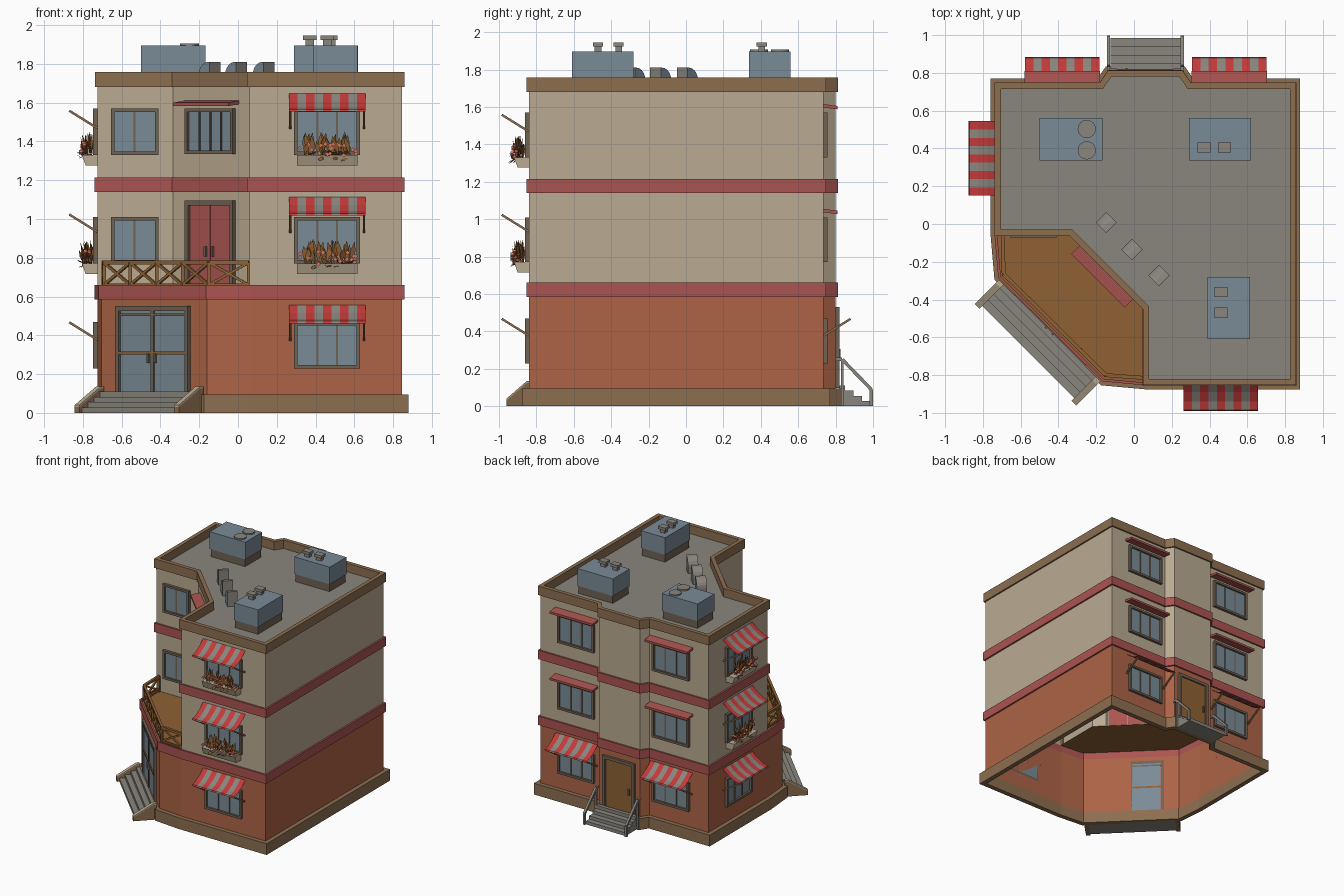
import bpy, bmesh, math, random
from mathutils import Vector, Matrix

if "Cube" in bpy.data.objects:
    bpy.data.objects.remove(bpy.data.objects["Cube"])

random.seed(4)

# ---- materials ----
def mat(name, r, g, b):
    lin = [(c / 255 / 12.92 if c < 11 else ((c / 255 + 0.055) / 1.055) ** 2.4) for c in (r, g, b)]
    m = bpy.data.materials.new(name)
    m.diffuse_color = (*lin, 1)
    m.use_nodes = True
    m.node_tree.nodes["Principled BSDF"].inputs["Base Color"].default_value = m.diffuse_color
    return m

BEIGE = mat("beige_plaster", 186, 170, 145)
BRICK = mat("brick_orange", 173, 100, 70)
RED = mat("dusty_red", 170, 84, 80)
BROWN = mat("stone_brown", 140, 110, 80)
GRAY = mat("warm_gray", 138, 134, 126)
BLUE = mat("glass_blue", 122, 139, 150)
WOOD = mat("wood", 142, 97, 52)
STRIPE = mat("awning_red", 195, 58, 58)
TAUPE = mat("dark_taupe", 112, 98, 84)
CORAL = mat("coral", 215, 115, 90)

# ---- mesh pieces: (verts, faces, material) ----
def prism(prof, x0, x1, m, cap=None):
    n = len(prof)
    v = [(x0, y, z) for y, z in prof] + [(x1, y, z) for y, z in prof]
    sides = [(i, (i + 1) % n, n + (i + 1) % n, n + i) for i in range(n)]
    ends = [tuple(range(n)), tuple(range(2 * n - 1, n - 1, -1))]
    return [(v, sides, m), (v, ends, cap)] if cap else [(v, sides + ends, m)]

def box(x0, x1, y0, y1, z0, z1, m):
    return prism([(y0, z0), (y1, z0), (y1, z1), (y0, z1)], x0, x1, m)

def bar(p, q, w, m):
    p, q = Vector(p), Vector(q)
    d = (q - p).normalized()
    s = d.cross((0, 0, 1) if abs(d.z) < 0.95 else (1, 0, 0)).normalized()
    t = d.cross(s)
    v = [c + (s * a + t * b) * w / 2 for c in (p, q) for a, b in ((-1, -1), (1, -1), (1, 1), (-1, 1))]
    f = [(i, (i + 1) % 4, 4 + (i + 1) % 4, 4 + i) for i in range(4)] + [(0, 1, 2, 3), (7, 6, 5, 4)]
    return [(v, f, m)]

def make(name, pieces, M=Matrix(), fix=True):
    bm, mats = bmesh.new(), []
    for vs, fs, m in pieces:
        if m not in mats:
            mats.append(m)
        bv = [bm.verts.new(M @ Vector(v)) for v in vs]
        for f in fs:
            bm.faces.new([bv[i] for i in f]).material_index = mats.index(m)
    bm.verts.ensure_lookup_table()
    bmesh.ops.delete(bm, geom=[v for v in bm.verts if not v.link_faces], context='VERTS')
    if fix:
        bmesh.ops.recalc_face_normals(bm, faces=bm.faces[:])
    me = bpy.data.meshes.new(name)
    bm.to_mesh(me)
    bm.free()
    for m in mats:
        me.materials.append(m)
    ob = bpy.data.objects.new(name, me)
    bpy.context.collection.objects.link(ob)

def on_wall(x, y, deg):  # local -y points out of the wall
    return Matrix.Translation((x, y, 0)) @ Matrix.Rotation(math.radians(deg), 4, 'Z')

# ---- outline helpers ----
def grow(pts, d):
    out, n = [], len(pts)
    for i in range(n):
        a, b, c = (Vector(pts[(i + k) % n]) for k in (-1, 0, 1))
        e, f = (b - a).normalized(), (c - b).normalized()
        n1, n2 = Vector((e.y, -e.x)), Vector((f.y, -f.x))
        out.append(b + (n1 + n2) * d / (1 + n1.dot(n2)))
    return out

def wall(name, pts, z0, z1, m):
    n = len(pts)
    v = [(x, y, z) for z in (z0, z1) for x, y in pts]
    make(name, [(v, [(i, (i + 1) % n, n + (i + 1) % n, n + i) for i in range(n)], m)], fix=False)

def ring(name, pts, z0, z1, inner, outer, m):
    n = len(pts)
    v = [(p[0], p[1], z) for d, z in ((outer, z0), (outer, z1), (inner, z1), (inner, z0)) for p in grow(pts, d)]
    f = [(k * n + i, k * n + (i + 1) % n, (k + 1) % 4 * n + (i + 1) % n, (k + 1) % 4 * n + i)
         for k in range(4) for i in range(n)]
    make(name, [(v, f, m)])

def slab(name, pts, z, m):
    make(name, [([(x, y, z) for x, y in pts], [tuple(range(len(pts)))], m)], fix=False)

# ---- building shell ----
BODY = [(0.845, -0.84), (0.845, 0.735), (0.295, 0.735), (0.25, 0.80), (-0.13, 0.80),
        (-0.175, 0.735), (-0.725, 0.735), (-0.725, -0.05)]
CORNER = [(-0.705, -0.28), (-0.16, -0.82), (0.06, -0.84)]
NOTCH = [(-0.335, -0.05), (0.06, -0.445), (0.06, -0.84)]
LOW, UP = BODY + CORNER, BODY + NOTCH
ring("base_plinth", LOW, 0, 0.095, -0.005, 0.035, BROWN)
wall("ground_floor_wall", LOW, 0.095, 0.585, BRICK)
ring("lower_band", LOW, 0.585, 0.66, 0, 0.014, RED)
wall("second_floor_wall", UP, 0.645, 1.14, BEIGE)
ring("upper_band", UP, 1.14, 1.215, 0, 0.014, RED)
wall("third_floor_wall", UP, 1.215, 1.68, BEIGE)
ring("parapet", UP, 1.68, 1.757, -0.02, 0.013, BROWN)
slab("roof", UP, 1.685, GRAY)
slab("terrace_floor", [BODY[-1]] + CORNER + [NOTCH[1], NOTCH[0]], 0.645, WOOD)

# ---- wall fittings ----
def window(name, M, z0, w=0.34, h=0.24, panes=3):
    a, t = w / 2, 0.018
    p = box(-a, a, -0.022, 0, z0, z0 + t, TAUPE) + box(-a, a, -0.022, 0, z0 + h - t, z0 + h, TAUPE)
    for s in (-1, 1):
        p += box(s * a, s * (a - t), -0.022, 0, z0 + t, z0 + h - t, TAUPE)
    p += box(-a + t, a - t, -0.006, 0, z0 + t, z0 + h - t, BLUE)
    for i in range(1, panes):
        x = -a + t + (w - 2 * t) * i / panes
        p += box(x - 0.005, x + 0.005, -0.012, 0, z0 + t, z0 + h - t, TAUPE)
    make(name, p, M)

def awning(name, M, z):
    prof = [(0, 0), (-0.05, -0.042), (-0.10, -0.072), (-0.145, -0.084), (-0.15, -0.095)]
    p = []
    for i in range(9):
        x0, x1 = -0.197 + 0.394 * i / 9, -0.197 + 0.394 * (i + 1) / 9
        v = [(x, y, z + h) for x in (x0, x1) for y, h in prof]
        p.append((v, [(k, k + 1, k + 6, k + 5) for k in range(4)], GRAY if i % 2 else STRIPE))
    for x in (-0.19, 0.19):
        p += bar((x, -0.145, z - 0.09), (x, 0, z - 0.18), 0.012, BROWN)
    make(name, p, M, fix=False)

def canopy(name, M, z):
    make(name, prism([(0, z + 0.01), (-0.075, z), (-0.075, z - 0.018), (0, z - 0.008)], -0.2, 0.2, RED), M)

def planter(name, M, z):
    prof = [(0, 0.055), (-0.08, 0.055), (-0.06, 0), (0, 0)]
    make(name, prism([(y, z + h) for y, h in prof], -0.155, 0.155, BEIGE), M)
    p = []
    for i in range(46):  # upright and drooping leaves
        b = Vector((random.uniform(-0.12, 0.12), random.uniform(-0.07, -0.025), z + 0.05))
        up = i % 3 > 0
        d = Vector((random.uniform(-0.03, 0.03), random.uniform(-0.03, 0.01), random.uniform(0.07, 0.13)) if up else
                   (random.uniform(-0.05, 0.05), random.uniform(-0.05, -0.01), random.uniform(-0.03, 0.04)))
        s = Vector((0.014, random.uniform(-0.01, 0.01), 0))
        p.append(([b, b + d * 0.6 + s, b + d, b + d * 0.6 - s], [(0, 1, 2, 3)], WOOD))
    for i in range(18):  # blossoms
        c = Vector((random.uniform(-0.15, 0.15), random.uniform(-0.095, -0.04), z + random.uniform(0.045, 0.11)))
        p += bar(c, c + Vector((0.012, 0, 0.012)), 0.017, CORAL)
    make(name + "_plants", p, M, fix=False)

LEVELS = ((0.228, 0.557), (0.77, 1.113), (1.33, 1.648))  # window sill, awning top
FRONT, LEFT = on_wall(0.46, -0.84, 0), on_wall(-0.725, 0.347, -90)
BACKS = (on_wall(-0.38, 0.735, 180), on_wall(0.505, 0.735, 180))
for k, (sill, top) in enumerate(LEVELS):
    for side, M in (("front", FRONT), ("left", LEFT)):
        window(f"{side}_window_{k}", M, sill)
        awning(f"{side}_awning_{k}", M, top)
        if k:
            planter(f"{side}_planter_{k}", M, sill - 0.055)
    for j, M in enumerate(BACKS):
        window(f"back_window_{j}_{k}", M, sill)
        if k:
            canopy(f"back_canopy_{j}_{k}", M, sill + 0.275)
        else:
            awning(f"back_awning_{j}", M, top)
    if k:
        window(f"terrace_window_{k}", on_wall(-0.533, -0.05, 0), sill, 0.245, 0.24, 2)
DIAG = on_wall(-0.137, -0.2475, -45)
window("diagonal_window", DIAG, 1.335, 0.35, 0.235, 4)
canopy("diagonal_canopy", DIAG, 1.6)

# ---- doors ----
def door(name, M, a, z0, z1, leaves, m):
    p = box(-a, a, -0.02, 0, z1 - 0.025, z1, TAUPE)
    for s in (-1, 1):
        p += box(s * a, s * (a - 0.025), -0.02, 0, z0, z1 - 0.025, TAUPE)
    w = 2 * (a - 0.025) / leaves
    for i in range(leaves):
        x = -a + 0.025 + i * w
        p += box(x + 0.003, x + w - 0.003, -0.009, 0, z0, z1 - 0.025, m)
        h = x + (w - 0.025 if i == 0 else 0.025)
        p += bar((h, -0.02, z0 + 0.16), (h, -0.02, z0 + 0.21), 0.012, TAUPE)
    return make(name, p, M)

door("terrace_double_door", DIAG, 0.175, 0.647, 1.095, 2, RED)
BACK_DOOR, ENTRY = on_wall(0.06, 0.80, 180), on_wall(-0.4325, -0.55, -45)
door("back_door", BACK_DOOR, 0.15, 0.097, 0.53, 1, WOOD)
door("entrance_glass_door", ENTRY, 0.265, 0.097, 0.55, 2, BLUE)
make("entrance_bars", box(-0.24, 0.24, -0.018, 0, 0.3, 0.316, WOOD) + box(-0.012, 0.012, -0.016, 0, 0.1, 0.525, TAUPE)
     + box(-0.24, 0.24, -0.016, 0, 0.5, 0.512, TAUPE), ENTRY)

# ---- stairs ----
def stairs(name, M, a, depth):
    prof = [(-0.02, 0), (-0.02, 0.11)]
    for i in range(4):
        y = -0.05 - (depth - 0.05) * i / 3
        prof += [(y, 0.11 - 0.0275 * i), (y, 0.11 - 0.0275 * (i + 1))]
    make(name, prism(prof, -a, a, GRAY), M)

stairs("entrance_steps", ENTRY, 0.35, 0.18)
stairs("back_steps", BACK_DOOR, 0.185, 0.185)
for s in (-1, 1):
    slope = [(-0.02, 0.125), (-0.045, 0.125), (-0.2, 0.03)]
    x0, x1 = s * 0.345, s * 0.38
    make(f"entrance_cheek_wall_{s}", prism(slope + [(-0.2, 0), (-0.02, 0)], x0, x1, BROWN)
         + prism(slope + [(y, z + 0.01) for y, z in slope[::-1]], x0, x1, BEIGE), ENTRY)
    x = s * 0.195
    path = [(x, 0, 0.25), (x, -0.035, 0.25), (x, -0.19, 0.09), (x, -0.19, 0)]
    make(f"back_handrail_{s}", sum((bar(p, q, 0.018, GRAY) for p, q in zip(path, path[1:])), [])
         + bar((x, -0.035, 0.25), (x, -0.035, 0.0), 0.014, GRAY), BACK_DOOR)

# ---- terrace railing with crossed braces ----
rail, path = [], [(-0.695, -0.06), (-0.69, -0.265), (-0.15, -0.8), (0.055, -0.815)]
for (a, b), n in zip(zip(path, path[1:]), (1, 4, 1)):
    a, b = Vector((*a, 0)), Vector((*b, 0))
    lo, hi = Vector((0, 0, 0.66)), Vector((0, 0, 0.775))
    rail += bar(a + hi, b + hi, 0.02, WOOD) + bar(a + lo, b + lo, 0.014, WOOD)
    for i in range(n):
        p, q = a.lerp(b, i / n), a.lerp(b, (i + 1) / n)
        rail += bar(p + lo, q + hi, 0.014, WOOD) + bar(p + hi, q + lo, 0.014, WOOD)
        for c in (p, q):
            rail += bar(c + Vector((0, 0, 0.645)), c + hi, 0.018, WOOD)
make("terrace_railing", rail)

# ---- roof equipment ----
def unit(name, x0, x1, y0, y1, caps):
    p = box(x0 + .006, x1 - .006, y0 + .006, y1 - .006, 1.685, 1.75, TAUPE) + box(x0, x1, y0, y1, 1.75, 1.895, BLUE)
    for x, y in caps:
        p += box(x - 0.022, x + 0.022, y - 0.018, y + 0.018, 1.895, 1.925, GRAY)
        p += box(x - 0.034, x + 0.034, y - 0.027, y + 0.027, 1.922, 1.945, GRAY)
    make(name, p)

unit("roof_unit_back_left", -0.50, -0.167, 0.337, 0.56, [])
unit("roof_unit_back_right", 0.29, 0.62, 0.337, 0.56, [(0.37, 0.405), (0.48, 0.405)])
unit("roof_unit_front", 0.39, 0.615, -0.61, -0.28, [(0.46, -0.36), (0.46, -0.47)])
for i, y in enumerate((0.39, 0.503)):
    bpy.ops.mesh.primitive_cylinder_add(vertices=24, radius=0.048, depth=0.012, location=(-0.25, y, 1.9))
    bpy.context.object.name = f"roof_fan_{i}"
    bpy.context.object.data.materials.append(GRAY)
arc = [(-0.04 + 0.07 * (1 - math.cos(t)), 1.74 + 0.07 * math.sin(t)) for t in (k * math.pi / 10 for k in range(6))]
for i, (x, y) in enumerate(((-0.147, 0.008), (-0.01, -0.135), (0.132, -0.273))):
    make(f"roof_hood_{i}", prism([(0.04, 1.685), (-0.04, 1.685)] + arc + [(0.04, 1.81)], -0.04, 0.04, GRAY, BLUE),
         on_wall(x, y, -135))
